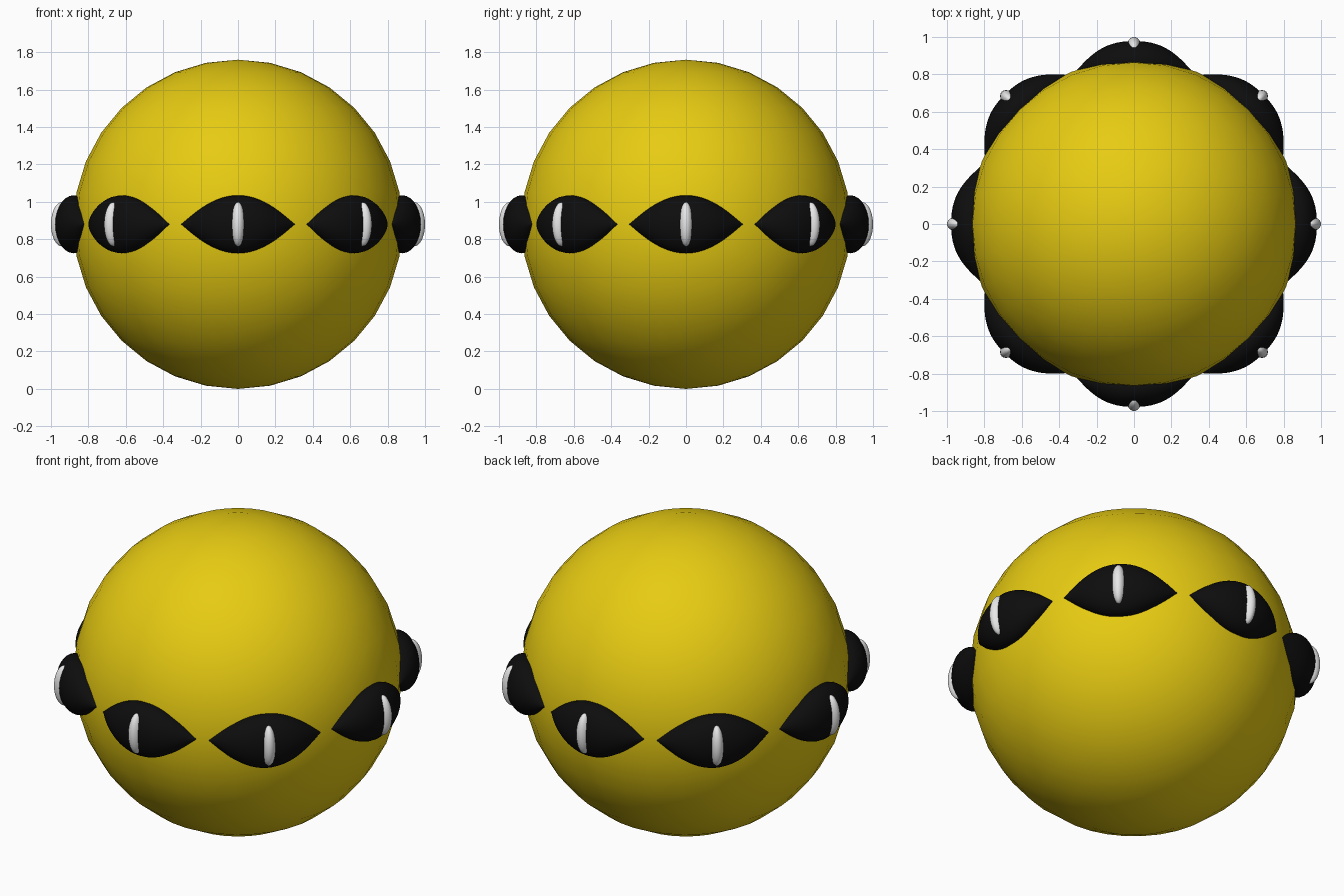
import bpy, bmesh
from math import sin, cos, pi, sqrt
from mathutils import Matrix

old = bpy.data.objects.get("Cube")
if old:
    bpy.data.objects.remove(old, do_unlink=True)

R = 0.88            # ball radius, also its centre height
HALF_WIDTH = 0.305  # half the length of an eye
EYES = 8


def material(name, color):
    m = bpy.data.materials.new(name)
    m.use_nodes = True
    m.diffuse_color = (*color, 1)
    m.node_tree.nodes["Principled BSDF"].inputs["Base Color"].default_value = (*color, 1)
    return m


def finish(bm, name, mat):
    bmesh.ops.recalc_face_normals(bm, faces=bm.faces)
    for f in bm.faces:
        f.smooth = True
    mesh = bpy.data.meshes.new(name)
    bm.to_mesh(mesh)
    bm.free()
    mesh.materials.append(mat)
    return mesh


def place(name, mesh, angle=0):
    ob = bpy.data.objects.new(name, mesh)
    ob.location.z = R
    ob.rotation_euler.z = angle
    bpy.context.collection.objects.link(ob)


yellow = material("yellow", (0.8, 0.6, 0.006))
black = material("black", (0.004, 0.004, 0.004))
white = material("pale grey", (0.8, 0.8, 0.8))

# Ball body
bm = bmesh.new()
bmesh.ops.create_uvsphere(bm, u_segments=32, v_segments=16, radius=R)
place("ball_body", finish(bm, "ball_body", yellow))

# Almond eye: oval sections lofted along the ball surface, facing -y
bm = bmesh.new()
stations, sides = 32, 28
rings = []
for i in range(1, stations):
    u = -cos(pi * i / stations)
    t = u * HALF_WIDTH
    height = 0.155 * (1 - u * u) ** 1.1
    depth = 0.1 * (1 - abs(u) ** 2.8) ** 1.1
    centre = sqrt(R * R - t * t) - 0.002
    rings.append([bm.verts.new((t, -centre - depth * cos(a), height * sin(a)))
                  for a in (2 * pi * k / sides for k in range(sides))])
for a, b in zip(rings, rings[1:]):
    for k in range(sides):
        n = (k + 1) % sides
        bm.faces.new((a[k], a[n], b[n], b[k]))
bm.faces.new(rings[0])
bm.faces.new(rings[-1])
eye = finish(bm, "eye", black)

# Slit pupil: a narrow upright ellipsoid
bm = bmesh.new()
bmesh.ops.create_uvsphere(
    bm, u_segments=24, v_segments=20, radius=1,
    matrix=Matrix.Translation((0, -0.941, 0)) @ Matrix.Diagonal((0.04, 0.059, 0.118, 1)))
pupil = finish(bm, "pupil", white)

# Ring of eyes around the equator
for i in range(EYES):
    angle = 2 * pi * i / EYES
    place(f"eye_{i + 1}", eye, angle)
    place(f"pupil_{i + 1}", pupil, angle)
